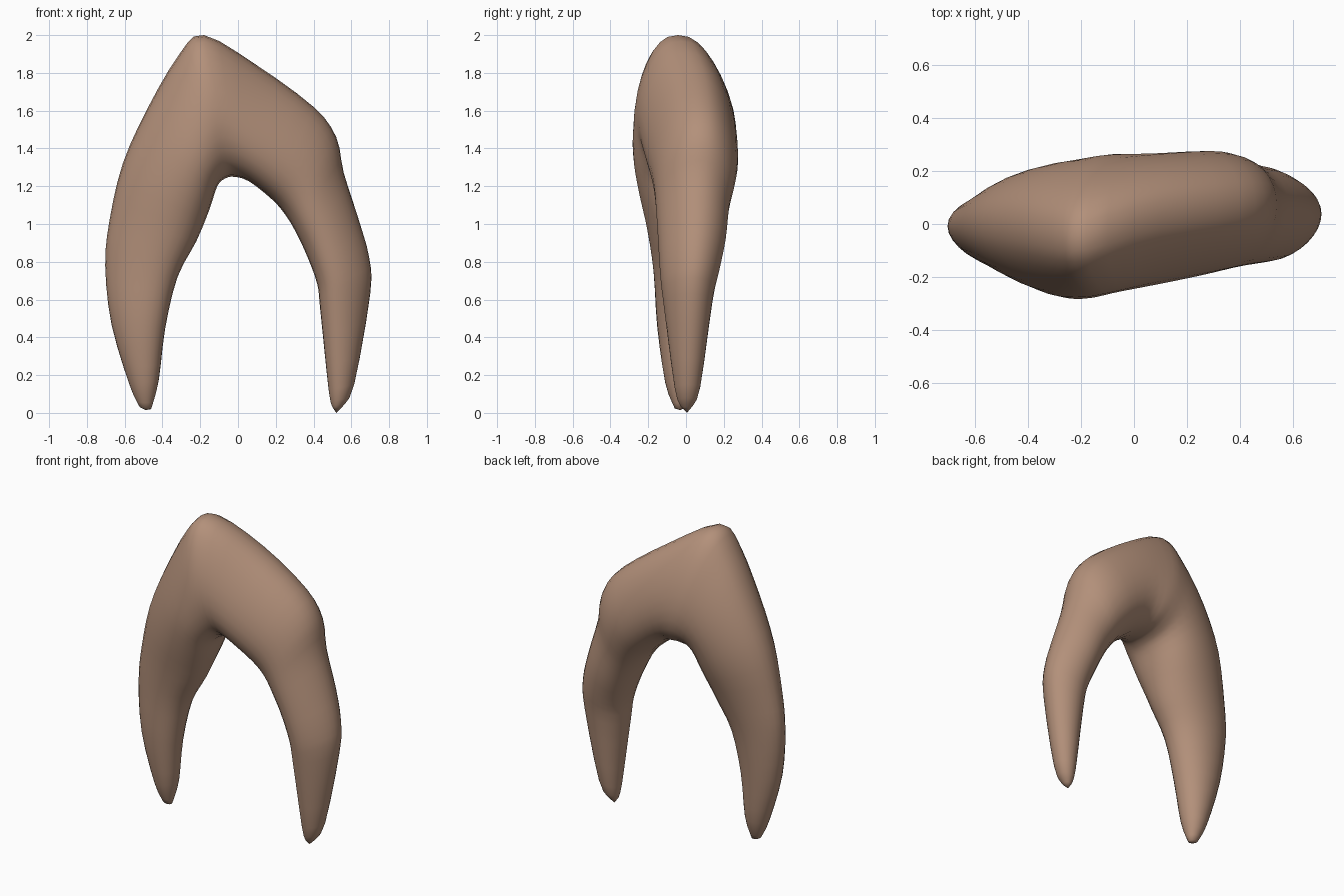
import bpy, bmesh, math
from mathutils import Vector

if "Cube" in bpy.data.objects:
    bpy.data.objects.remove(bpy.data.objects["Cube"])

SIDES = 28
STEPS = 3

# Sections along the arch, from one root tip over the crown to the other:
# outer x, outer z, inner x, inner z, front y, back y
SECTIONS = [
    (-.52, .03, -.46, .02, -.06, -.01),
    (-.575, .15, -.42, .17, -.11, .04),
    (-.67, .47, -.385, .45, -.15, .07),
    (-.703, .78, -.32, .72, -.165, .10),
    (-.68, 1.02, -.22, .91, -.195, .14),
    (-.61, 1.32, -.15, 1.08, -.24, .20),
    (-.48, 1.61, -.11, 1.20, -.27, .23),
    (-.31, 1.90, -.07, 1.24, -.275, .24),
    (-.18, 2.00, -.02, 1.25, -.26, .245),
    (.10, 1.84, .06, 1.225, -.22, .262),
    (.40, 1.62, .18, 1.13, -.18, .275),
    (.52, 1.46, .25, 1.05, -.16, .26),
    (.56, 1.27, .31, .95, -.15, .23),
    (.64, 1.02, .37, .82, -.14, .21),
    (.695, .82, .42, .68, -.13, .175),
    (.70, .63, .435, .55, -.115, .14),
    (.615, .15, .48, .12, -.06, .075),
    (.55, .03, .50, .03, -.025, .03),
]


def smooth_sections(secs):
    """Catmull-Rom interpolation of all section values."""
    out = []
    last = len(secs) - 1
    for i in range(last):
        p = [secs[max(0, min(last, i + j))] for j in (-1, 0, 1, 2)]
        for k in range(STEPS):
            t = k / STEPS
            out.append([b + .5 * t * (c - a + t * (2 * a - 5 * b + 4 * c - d
                                                   + t * (3 * b - a - 3 * c + d)))
                        for a, b, c, d in zip(*p)])
    return out + [secs[-1]]


def ring(s):
    """Rounded cross-section, squarer and leaning toward the crown peak."""
    ox, oz, ix, iz, front, back = s
    crown = max(0, min(1, (oz - 1.1) / .9))
    root = max(0, min(1, oz / .8))
    power = 1 - .18 * crown
    taper = (.15 + .1 * crown) * root
    shift = (.025 - .06 * crown * math.exp(-((ox + .2) / .25) ** 2)) * root
    pts = []
    for k in range(SIDES):
        a = 2 * math.pi * k / SIDES
        c, d = math.cos(a), math.sin(a)
        d = math.copysign(abs(d) ** power, d)
        t = (1 + c) / 2
        y = (front + back) / 2 + (back - front) / 2 * d * (1 - taper * c) + shift * c
        pts.append(Vector((ix + (ox - ix) * t, y, iz + (oz - iz) * t)))
    return pts


# Two-rooted body lofted as one arch
bm = bmesh.new()
rings = [[bm.verts.new(p) for p in ring(s)] for s in smooth_sections(SECTIONS)]
for a, b in zip(rings, rings[1:]):
    for k in range(SIDES):
        n = (k + 1) % SIDES
        bm.faces.new((a[k], a[n], b[n], b[k]))

# Root tips
for r, tip in ((rings[0], (-.49, -.03, .015)), (rings[-1], (.52, .005, 0))):
    v = bm.verts.new(tip)
    for k in range(SIDES):
        bm.faces.new((r[k], r[(k + 1) % SIDES], v))
bmesh.ops.recalc_face_normals(bm, faces=bm.faces)
for f in bm.faces:
    f.smooth = True

mesh = bpy.data.meshes.new("tooth")
bm.to_mesh(mesh)
bm.free()
tooth = bpy.data.objects.new("tooth", mesh)
bpy.context.collection.objects.link(tooth)

# Warm tan surface
tan = bpy.data.materials.new("warm tan")
tan.diffuse_color = (.45, .28, .195, 1)
tan.use_nodes = True
tan.node_tree.nodes["Principled BSDF"].inputs["Base Color"].default_value = tan.diffuse_color
mesh.materials.append(tan)
